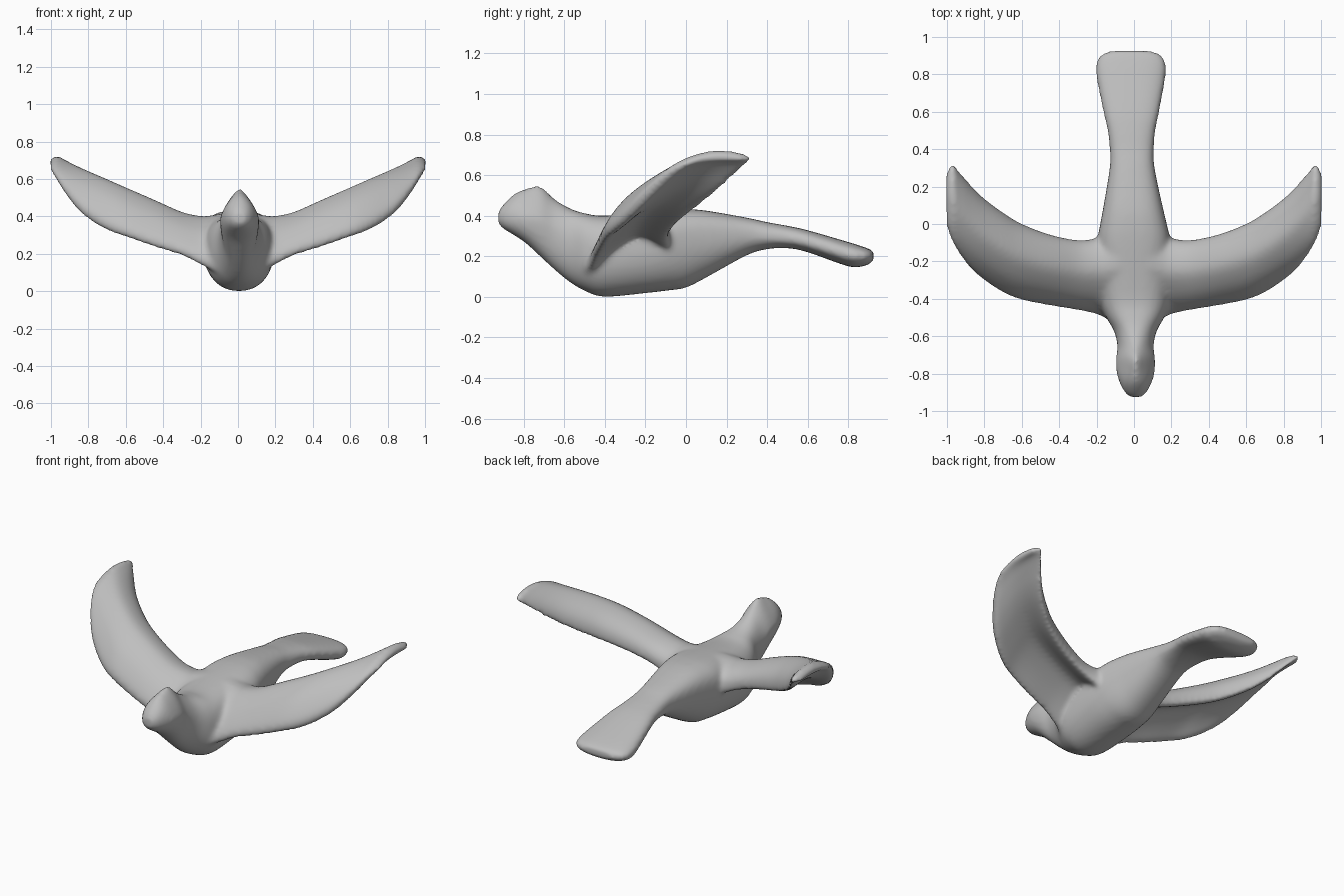
import bpy, bmesh, math

plumage = bpy.data.materials.new("plumage_grey")
plumage.diffuse_color = (0.52, 0.52, 0.52, 1)


def catmull(rows, steps, closed=False):
    """Smooth curve through rows of numbers."""
    n = len(rows)
    pick = (lambda i: rows[i % n]) if closed else (lambda i: rows[min(max(i, 0), n - 1)])
    out = []
    for i in range(n if closed else n - 1):
        a, b, c, d = (pick(i + k) for k in (-1, 0, 1, 2))
        for s in range(steps):
            t = s / steps
            out.append([0.5 * (2 * q + (r - p) * t + (2 * p - 5 * q + 4 * r - u) * t * t
                               + (3 * q - p - 3 * r + u) * t ** 3)
                        for p, q, r, u in zip(a, b, c, d)])
    if not closed:
        out.append(list(rows[-1]))
    return out


def loft(bm, rings):
    """Skin a list of point rings and close both ends."""
    loops = [[bm.verts.new(p) for p in ring] for ring in rings]
    n = len(loops[0])
    faces = [bm.faces.new((a[i], a[(i + 1) % n], b[(i + 1) % n], b[i]))
             for a, b in zip(loops, loops[1:]) for i in range(n)]
    faces += [bm.faces.new(loops[0]), bm.faces.new(loops[-1])]
    bmesh.ops.recalc_face_normals(bm, faces=faces)


# Body from beak to tail: y, bottom, top, half width, widest height
BODY = [
    (-0.925, 0.36, 0.42, 0.03, 0.39),
    (-0.90, 0.335, 0.455, 0.058, 0.39),
    (-0.85, 0.305, 0.505, 0.085, 0.39),
    (-0.79, 0.265, 0.535, 0.102, 0.39),
    (-0.72, 0.20, 0.548, 0.104, 0.38),
    (-0.65, 0.135, 0.485, 0.097, 0.33),
    (-0.57, 0.07, 0.435, 0.115, 0.26),
    (-0.49, 0.025, 0.41, 0.16, 0.22),
    (-0.40, 0.0, 0.40, 0.185, 0.22),
    (-0.20, 0.018, 0.42, 0.195, 0.25),
    (-0.08, 0.032, 0.43, 0.192, 0.28),
    (0.0, 0.045, 0.432, 0.178, 0.29),
    (0.10, 0.095, 0.425, 0.157, 0.30),
    (0.30, 0.205, 0.39, 0.12, 0.305),
    (0.40, 0.235, 0.368, 0.118, 0.295),
    (0.50, 0.24, 0.35, 0.128, 0.285),
    (0.60, 0.22, 0.328, 0.15, 0.265),
    (0.80, 0.15, 0.27, 0.187, 0.205),
    (0.87, 0.15, 0.248, 0.182, 0.20),
    (0.905, 0.163, 0.235, 0.158, 0.20),
    (0.925, 0.18, 0.222, 0.11, 0.20),
]


def body_ring(row):
    y, lo, hi, w, mid = row
    n_up = 2.65 - 1.4 * math.exp(-((y + 0.74) / 0.17) ** 2)   # crest on the head
    cx = -0.004 - 0.014 * math.tanh(1.8 * (y - 0.05))         # slight sideways bend
    ring = []
    for i in range(40):
        a = math.tau * i / 40
        c, s = math.cos(a), math.sin(a)
        n = n_up if s > 0 else 2.2
        x = math.copysign(abs(c) ** (2 / n), c) * w
        z = abs(s) ** (2 / n) * ((hi - mid) if s > 0 else (lo - mid))
        ring.append((cx + x, y, mid + z))
    return ring


# Wing from root to tip: x, leading y, trailing y, leading z, top z, trailing z
WING = [
    (0.08, -0.55, 0.02, 0.09, 0.415, 0.20),
    (0.15, -0.505, -0.045, 0.115, 0.402, 0.215),
    (0.20, -0.482, -0.075, 0.14, 0.40, 0.24),
    (0.30, -0.46, -0.087, 0.19, 0.422, 0.285),
    (0.45, -0.435, -0.057, 0.237, 0.488, 0.337),
    (0.60, -0.405, 0.0, 0.29, 0.553, 0.39),
    (0.70, -0.365, 0.06, 0.325, 0.597, 0.435),
    (0.80, -0.30, 0.135, 0.385, 0.64, 0.495),
    (0.87, -0.24, 0.205, 0.45, 0.672, 0.555),
    (0.93, -0.165, 0.275, 0.53, 0.703, 0.625),
    (0.97, -0.10, 0.32, 0.595, 0.722, 0.665),
    (1.005, -0.01, 0.27, 0.65, 0.70, 0.665),
]


def wing_ring(row, side):
    x, yl, yt, zl, zt, zr = row
    base = (zl + zr) / 2
    under = base + (0.58 - 0.27 * x) * (zt - base)            # arched underside
    pts = [(0.0, zl + 0.15 * (zt - zl)), (0.10, zl + 0.45 * (zt - zl)),
           (0.28, zl + 0.76 * (zt - zl)), (0.55, zt), (0.82, zt - 0.10 * (zt - zr)),
           (0.97, zr + 0.58 * (zt - zr)), (1.0, zr + 0.15 * (zt - zr)), (0.93, zr),
           (0.6, under), (0.3, (under + zl) / 2 + 0.01), (0.06, zl)]
    return [(side * x, yl + t * (yt - yl), z) for t, z in catmull(pts, 3, True)]


bm = bmesh.new()
loft(bm, [body_ring(r) for r in catmull(BODY, 4)])
for side in (-1, 1):
    loft(bm, [wing_ring(r, side) for r in catmull(WING, 4)])
mesh = bpy.data.meshes.new("bird")
bm.to_mesh(mesh)
bm.free()
mesh.materials.append(plumage)
bird = bpy.data.objects.new("bird", mesh)
bpy.context.collection.objects.link(bird)

# Fuse body and wings into one skin with soft joints
fuse = bird.modifiers.new("fuse", 'REMESH')
fuse.mode = 'VOXEL'
fuse.voxel_size = 0.013
fuse.use_smooth_shade = True
soften = bird.modifiers.new("soften", 'SMOOTH')
soften.factor = 0.5
soften.iterations = 10
